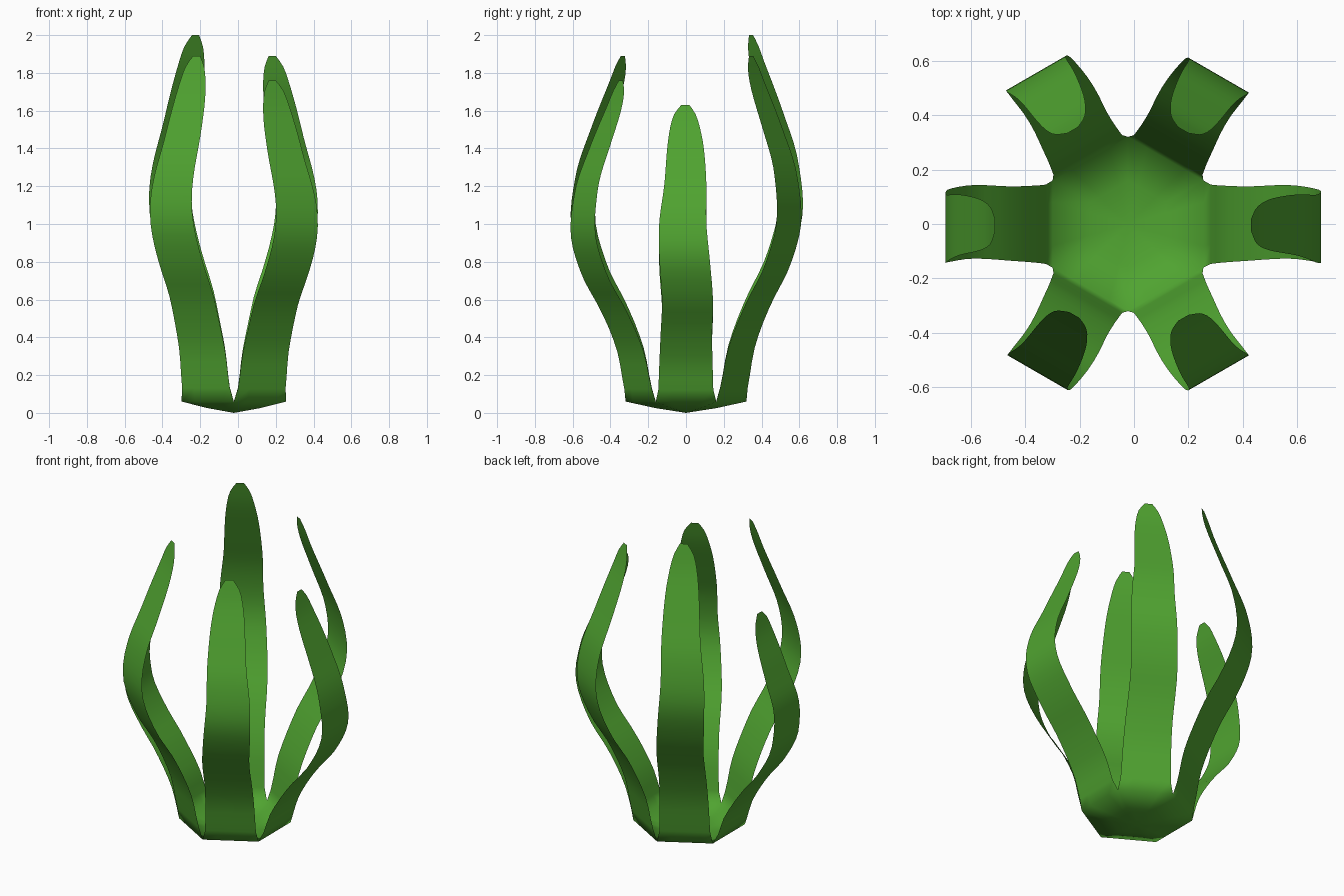
import bpy, bmesh, math

if "Cube" in bpy.data.objects:
    bpy.data.objects.remove(bpy.data.objects["Cube"])

CX = -0.022          # plant axis, offset so the bounding box is centred
BASE_Z = 0.06        # height of the dish rim
ROWS, COLS = 32, 4

# Profiles along a leaf: (fraction of height, value)
RADIUS = [(0, .277), (.06, .302), (.16, .342), (.286, .442), (.397, .56),
          (.524, .637), (.66, .615), (.79, .53), (.92, .44), (1, .40)]
EDGE_A = [(0, -.16), (.03, -.148), (.1, -.143), (.22, -.135), (.34, -.127), (.47, -.14),
          (.6, -.142), (.73, -.115), (.85, -.1), (.92, -.085), (.97, -.062), (1, -.025)]
EDGE_B = [(0, .16), (.03, .146), (.1, .142), (.22, .138), (.34, .143), (.47, .127),
          (.6, .108), (.73, .108), (.85, .095), (.92, .075), (.97, .05), (1, .018)]

# Leaves: angle, height, side twist, radius factor at bulge, at tip, bend exponent
LEAVES = [(0, 1.63, 1, 1.11, 1.13, .88), (60, 1.89, 1, 1, 1, 1),
          (120, 2.0, -1, 1.015, 1, 1), (180, 1.51, -1, 1.045, 1.22, .88),
          (240, 1.89, 1, 1, .97, 1), (300, 1.76, -1, 1, 1, 1)]


def curve(pts, f):
    """Smooth interpolation through the profile points."""
    n = len(pts)
    i = 0
    while i < n - 2 and f > pts[i + 1][0]:
        i += 1

    def slope(k):
        a, b = pts[max(k - 1, 0)], pts[min(k + 1, n - 1)]
        return (b[1] - a[1]) / (b[0] - a[0])
    (x0, y0), (x1, y1) = pts[i], pts[i + 1]
    h = x1 - x0
    t = (f - x0) / h
    return (y0 * (2*t**3 - 3*t**2 + 1) + y1 * (3*t**2 - 2*t**3)
            + h * slope(i) * (t**3 - 2*t**2 + t) + h * slope(i + 1) * (t**3 - t**2))


def add_leaf(bm, centre, angle, height, side, bulge, tip, bend):
    a = math.radians(angle)
    ca, sa = math.cos(a), math.sin(a)
    grid = []
    for i in range(ROWS + 1):
        f = 1 - (1 - i / ROWS) ** 1.25       # denser rows at the rounded tip
        peak = 0.524
        if f < peak:
            k = 1 + (bulge - 1) * f / peak
        else:
            k = bulge + (tip - bulge) * (f - peak) / (1 - peak)
        r = curve(RADIUS, f ** bend) * k
        lo, hi = curve(EDGE_A, f), curve(EDGE_B, f)
        if side < 0:
            lo, hi = -hi, -lo
        z = BASE_Z + f * (height - BASE_Z)
        row = []
        for j in range(COLS + 1):
            t = lo + (hi - lo) * j / COLS
            row.append(bm.verts.new((CX + r * ca - t * sa, r * sa + t * ca, z)))
        grid.append(row)
    for i in range(ROWS):
        for j in range(COLS):
            bm.faces.new((grid[i][j], grid[i + 1][j], grid[i + 1][j + 1], grid[i][j + 1]))
    # wedge of the shallow dish under this leaf
    mids = [bm.verts.new(((v.co.x + CX) / 2, v.co.y / 2, BASE_Z * .42)) for v in grid[0]]
    for j in range(COLS):
        bm.faces.new((mids[j], grid[0][j], grid[0][j + 1], mids[j + 1]))
        bm.faces.new((centre, mids[j], mids[j + 1]))


# Six leaves growing from one hexagonal dish
bm = bmesh.new()
centre = bm.verts.new((CX, 0, 0))
for leaf in LEAVES:
    add_leaf(bm, centre, *leaf)
bmesh.ops.remove_doubles(bm, verts=bm.verts, dist=0.002)
bmesh.ops.recalc_face_normals(bm, faces=bm.faces)
centre_face = min(bm.faces, key=lambda f: f.calc_center_median().z)
if centre_face.normal.z < 0:
    bmesh.ops.reverse_faces(bm, faces=bm.faces)
for f in bm.faces:
    f.smooth = True

mesh = bpy.data.meshes.new("leaf_cluster")
bm.to_mesh(mesh)
bm.free()
obj = bpy.data.objects.new("leaf_cluster", mesh)
bpy.context.collection.objects.link(obj)

# Leaf green
mat = bpy.data.materials.new("leaf_green")
mat.diffuse_color = (0.08, 0.37, 0.03, 1)
mat.use_nodes = True
mat.node_tree.nodes["Principled BSDF"].inputs["Base Color"].default_value = mat.diffuse_color
mesh.materials.append(mat)
